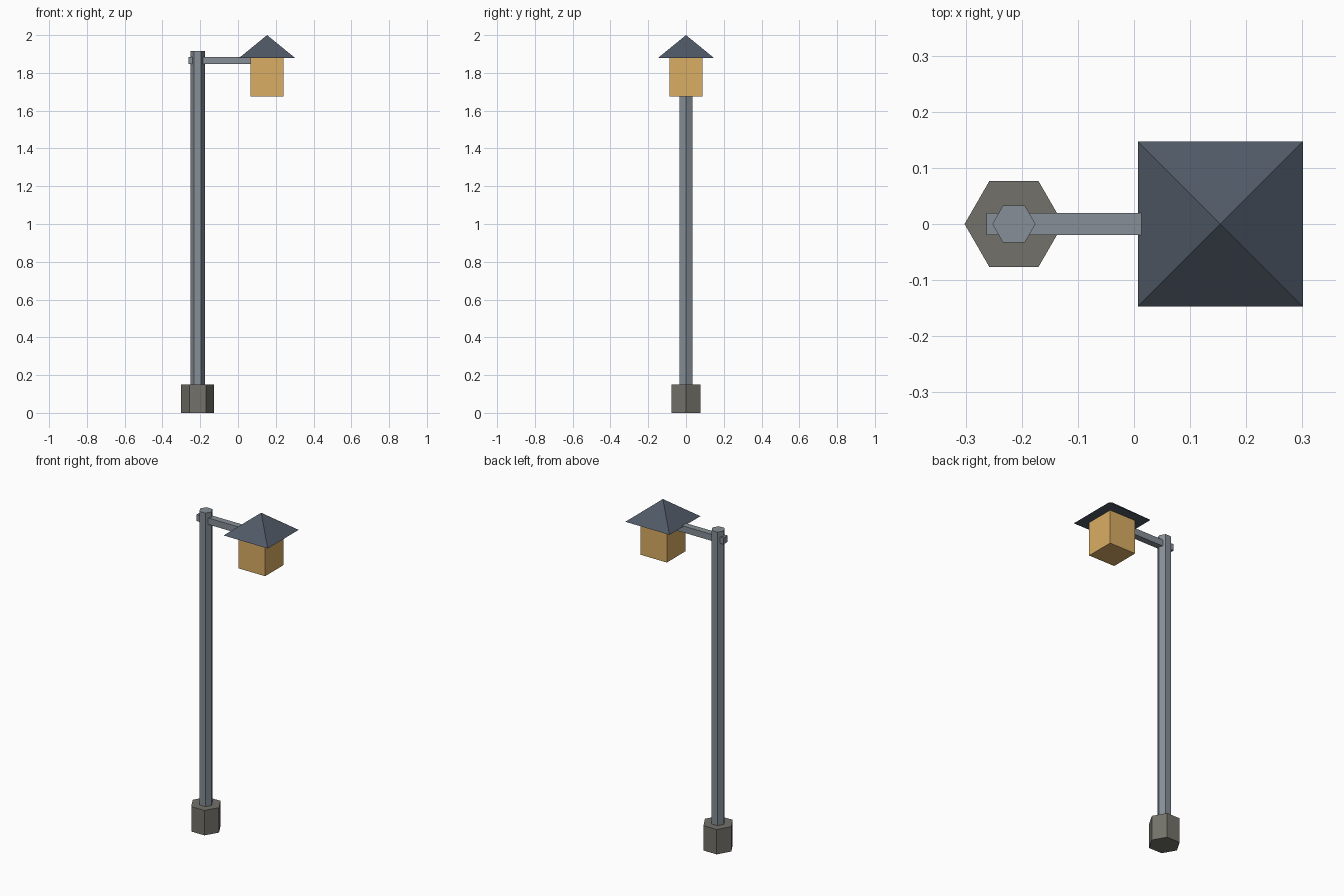
import bpy, math

if "Cube" in bpy.data.objects:
    bpy.data.objects.remove(bpy.data.objects["Cube"])

POLE_X, LAMP_X = -0.214, 0.154


def material(name, rgb):
    m = bpy.data.materials.new(name)
    m.diffuse_color = (*rgb, 1.0)
    m.use_nodes = True
    m.node_tree.nodes["Principled BSDF"].inputs["Base Color"].default_value = m.diffuse_color
    return m


stone = material("warm grey stone", (0.171, 0.167, 0.144))
metal = material("grey metal", (0.240, 0.272, 0.308))
slate = material("dark slate", (0.080, 0.100, 0.135))
amber = material("amber glass", (0.700, 0.420, 0.130))


def finish(name, mat):
    ob = bpy.context.object
    ob.name = name
    ob.data.name = name
    ob.data.materials.append(mat)
    bpy.ops.object.transform_apply(location=False, rotation=True, scale=True)
    return ob


def hex_prism(name, x, radius, z0, z1, mat):
    # rotated so that two corners lie on the x axis
    bpy.ops.mesh.primitive_cylinder_add(
        vertices=6, radius=radius, depth=z1 - z0,
        location=(x, 0, (z0 + z1) / 2), rotation=(0, 0, math.radians(30)))
    return finish(name, mat)


def box(name, x0, x1, half_y, z0, z1, mat):
    bpy.ops.mesh.primitive_cube_add(size=1, location=((x0 + x1) / 2, 0, (z0 + z1) / 2))
    bpy.context.object.scale = (x1 - x0, 2 * half_y, z1 - z0)
    return finish(name, mat)


# Footing and post
hex_prism("base", POLE_X, 0.088, 0.0, 0.15, stone)
hex_prism("post", POLE_X, 0.0385, 0.14, 1.917, metal)

# Cross arm, poking out behind the post and running into the lantern
box("arm", -0.263, 0.12, 0.0192, 1.846, 1.885, metal)

# Lantern body
box("lantern", LAMP_X - 0.088, LAMP_X + 0.088, 0.088, 1.675, 1.882, amber)

# Pyramid roof with closed underside
bpy.ops.mesh.primitive_cone_add(
    vertices=4, radius1=0.147 * math.sqrt(2), radius2=0, depth=0.12,
    location=(LAMP_X, 0, 1.94), rotation=(0, 0, math.radians(45)))
finish("roof", slate)
